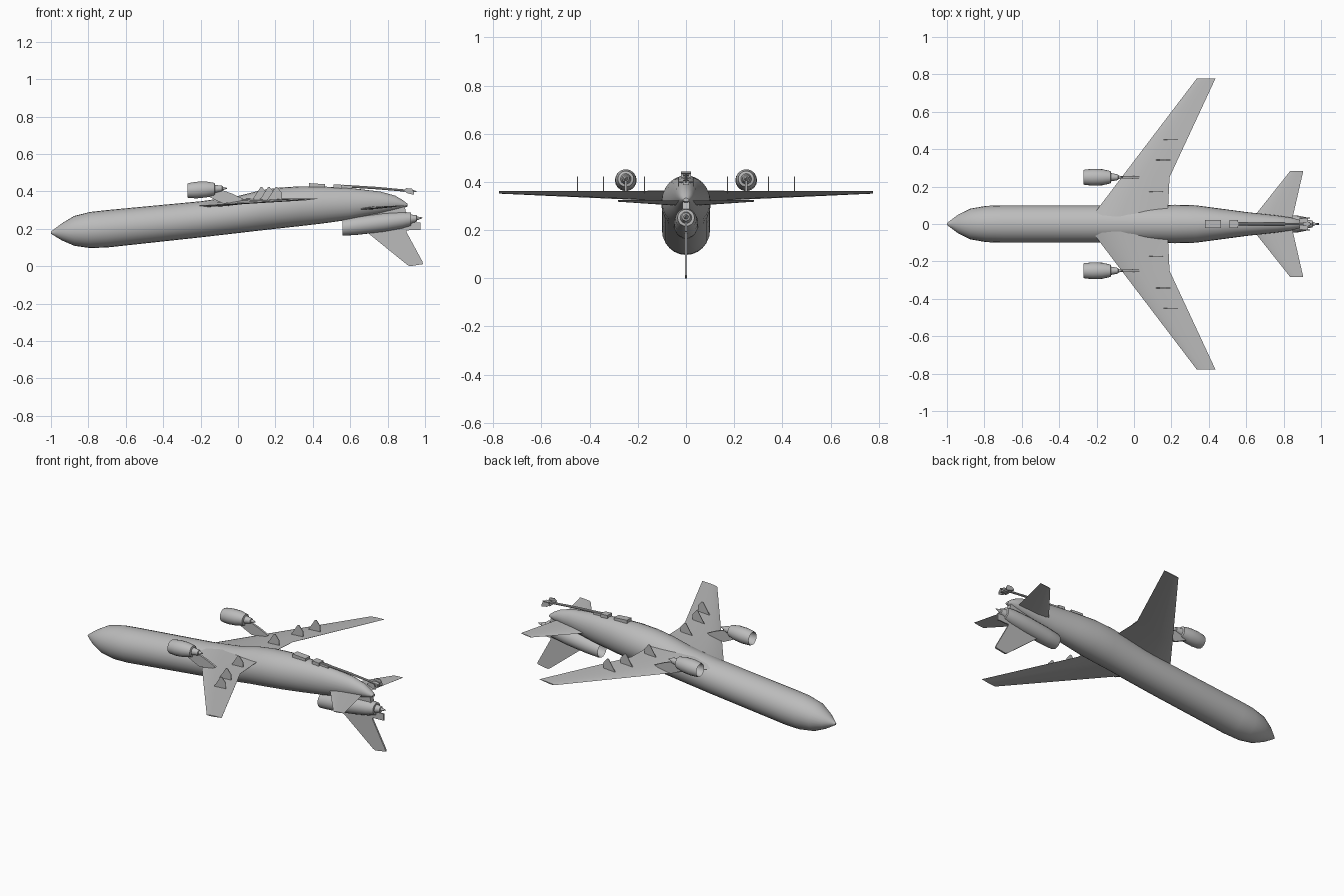
import bpy, bmesh, math
from mathutils import Vector

if "Cube" in bpy.data.objects:
    bpy.data.objects.remove(bpy.data.objects["Cube"])

grey = bpy.data.materials.new("light grey")
grey.diffuse_color = (0.5, 0.5, 0.5, 1)
grey.use_nodes = True
grey.node_tree.nodes["Principled BSDF"].inputs["Base Color"].default_value = grey.diffuse_color


def finish(name, bm, smooth=True):
    bmesh.ops.recalc_face_normals(bm, faces=bm.faces)
    me = bpy.data.meshes.new(name)
    bm.to_mesh(me)
    bm.free()
    me.materials.append(grey)
    ob = bpy.data.objects.new(name, me)
    bpy.context.collection.objects.link(ob)
    if smooth:
        bpy.ops.object.select_all(action='DESELECT')
        ob.select_set(True)
        bpy.context.view_layer.objects.active = ob
        bpy.ops.object.shade_smooth_by_angle(angle=math.radians(35))
    return ob


def loft(name, rings, smooth=True):
    """Skin a list of closed rings and cap both ends."""
    bm = bmesh.new()
    vs = [[bm.verts.new(p) for p in r] for r in rings]
    n = len(vs[0])
    for a, b in zip(vs, vs[1:]):
        for i in range(n):
            j = (i + 1) % n
            bm.faces.new((a[i], a[j], b[j], b[i]))
    bm.faces.new(vs[0])
    bm.faces.new(vs[-1])
    return finish(name, bm, smooth)


def tube(name, stations, y=0, sides=20):
    """Elliptical sections given as (x, z centre, half width, half height)."""
    turn = [2 * math.pi * i / sides for i in range(sides)]
    return loft(name, [[(x, y + w * math.cos(t), z + h * math.sin(t)) for t in turn]
                       for x, z, w, h in stations])


def plate(name, outline, y=0, thick=0.006):
    """Upright plate with an (x, z) outline."""
    return loft(name, [[(x, y + s * thick / 2, z) for x, z in outline] for s in (-1, 1)], False)


def box(name, x0, x1, y0, y1, z0, z1, rise=0.0):
    """Block that rises along x."""
    return loft(name, [[(x, y0, z0 + d), (x, y1, z0 + d), (x, y1, z1 + d), (x, y0, z1 + d)]
                       for x, d in ((x0, 0), (x1, rise))], False)


def wing(name, stations, side):
    """Stations: (y, leading x, leading z, trailing x, trailing z, thickness)."""
    shape = [(0, 0), (.1, .32), (.35, .5), (.7, .28), (1, .03),
             (1, -.03), (.7, -.28), (.35, -.5), (.1, -.32)]
    return loft(name, [[(xl + (xt - xl) * u, side * y, zl + (zt - zl) * u + v * th)
                        for u, v in shape] for y, xl, zl, xt, zt, th in stations])


# fuselage: (x, bottom, top, half width)
body = [(-1, .177, .187, .005), (-.97, .158, .211, .028), (-.94, .14, .233, .05),
        (-.875, .112, .272, .082), (-.79, .1, .293, .097), (-.7, .103, .303, .1),
        (-.2, .157, .35, .1), (0, .18, .378, .1), (.12, .194, .408, .1),
        (.22, .205, .423, .103), (.33, .217, .43, .1), (.45, .231, .429, .084),
        (.6, .252, .421, .064), (.76, .285, .402, .046), (.84, .303, .38, .034),
        (.88, .313, .357, .024), (.907, .322, .336, .012)]
tube("fuselage", [(x, (b + t) / 2, w, (t - b) / 2) for x, b, t, w in body], sides=24)

for side, label in ((1, "left"), (-1, "right")):
    # main wing and tailplane
    wing(label + "_wing", [(.04, -.225, .325, .18, .368, .036), (.25, -.066, .334, .19, .364, .02),
                           (.777, .335, .356, .435, .365, .007)], side)
    wing(label + "_tailplane", [(.0, .61, .305, .84, .325, .016),
                                (.283, .835, .322, .905, .329, .005)], side)
    # engine with hollow intake, core nozzle and pylon
    y = side * .25
    prof = [(-.2, .030), (-.255, .035), (-.27, .038), (-.262, .041), (-.22, .045),
            (-.17, .043), (-.125, .033), (-.122, .022), (-.085, .015), (-.083, .01), (-.058, .002)]
    tube(label + "_engine", [(x, .413 + (x + .17) * .06, r, r) for x, r in prof], y, 18)
    plate(label + "_pylon", [(-.19, .39), (-.09, .412), (-.03, .39), (.03, .362),
                             (.0, .345), (-.08, .338)], y, .012)
    # thin triangular flap fairings
    for i, (fy, fx) in enumerate(((.172, .09), (.342, .13), (.45, .17))):
        plate(f"{label}_flap_fairing_{i + 1}",
              [(fx - .015, .355), (fx + .065, .358), (fx + .065, .395), (fx + .04, .425),
               (fx + .03, .425)], side * fy, .004)
    # refuelling boom steering fins
    plate(label + "_boom_fin", [(.885, .408), (.90, .42), (.93, .418), (.94, .4), (.94, .385),
                                (.905, .393)], side * .032, .004)
    box(label + "_boom_cross_fin", .885, .93, *sorted((0, side * .034)), .401, .405, -.003)

# tail engine with hollow intake, nozzle and its mount
prof = [(.64, .035), (.575, .039), (.56, .042), (.57, .045), (.64, .049), (.78, .05),
        (.88, .044), (.925, .035), (.926, .024), (.955, .017), (.957, .01), (.986, .002)]
tube("tail_engine", [(x, .21 + (x - .56) * .122, r, r) for x, r in prof], 0, 20)
plate("tail_engine_mount", [(.62, .24), (.9, .28), (.89, .33), (.62, .3)], 0, .03)

# vertical fin and rudder root
plate("vertical_fin", [(.67, .195), (.70, .176), (.905, .01), (.92, .003), (.99, .014),
                       (.985, .03), (.9, .187), (.9, .22)], 0, .01)
plate("rudder_root", [(.88, .194), (.975, .197), (.975, .237), (.88, .237)], 0, .008)

# belly boxes and refuelling boom
box("belly_box", .38, .465, -.021, .021, .415, .447, -.006)
box("boom_hinge_box", .51, .555, -.021, .021, .41, .441, -.003)
box("boom_mount", .545, .61, -.012, .012, .41, .436, -.006)
tube("boom", [(.56, .432, .007, .007), (.75, .42, .007, .007), (.93, .404, .006, .006),
              (.955, .402, .003, .003)], 0, 10)
box("boom_tip_block", .905, .94, -.012, .012, .393, .412, -.003)

# settle the model exactly on the ground
bpy.context.view_layer.update()
low = min(v.co.z for o in bpy.data.objects for v in o.data.vertices)
for o in bpy.data.objects:
    o.location.z -= low
